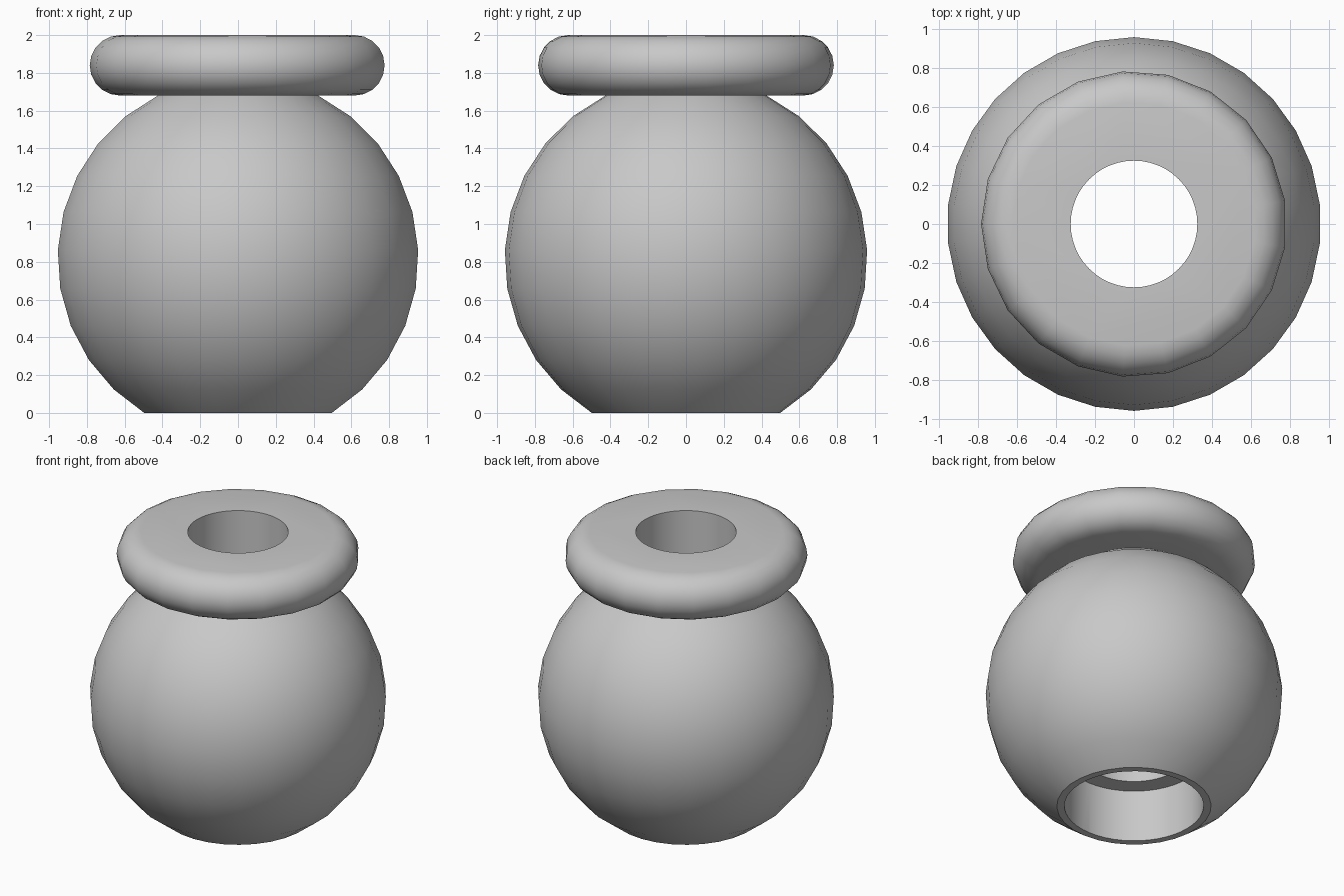
import bpy, bmesh, math

cube = bpy.data.objects.get("Cube")
if cube:
    bpy.data.objects.remove(cube, do_unlink=True)

grey = bpy.data.materials.new("plain grey")
grey.use_nodes = True
grey.diffuse_color = (0.58, 0.58, 0.58, 1)
grey.node_tree.nodes["Principled BSDF"].inputs["Base Color"].default_value = grey.diffuse_color


def lathe(name, profile, sides, start):
    """Closed solid of revolution from (radius, height) points, bottom to top."""
    bm = bmesh.new()
    rings = []
    for r, z in profile:
        angles = [start + math.tau * i / sides for i in range(sides)]
        rings.append([bm.verts.new((r * math.cos(a), r * math.sin(a), z)) for a in angles])
    for low, high in zip(rings, rings[1:]):
        for i in range(sides):
            j = (i + 1) % sides
            bm.faces.new((low[i], low[j], high[j], high[i]))
    bm.faces.new(rings[0][::-1])
    bm.faces.new(rings[-1])
    mesh = bpy.data.meshes.new(name)
    bm.to_mesh(mesh)
    bm.free()
    mesh.materials.append(grey)
    obj = bpy.data.objects.new(name, mesh)
    bpy.context.collection.objects.link(obj)
    return obj


def arc(radius, centre_r, centre_z, first, last, steps):
    angles = [first + (last - first) * i / steps for i in range(steps + 1)]
    return [(centre_r + radius * math.cos(a), centre_z + radius * math.sin(a)) for a in angles]


def combine(target, tool, operation):
    mod = target.modifiers.new(tool.name, 'BOOLEAN')
    mod.operation, mod.solver, mod.object = operation, 'EXACT', tool
    bpy.context.view_layer.objects.active = target
    bpy.ops.object.modifier_apply(modifier=mod.name)
    bpy.data.objects.remove(tool, do_unlink=True)


# Round body, cut flat at the base, with a short core that runs up into the collar
BALL, MID, COLLAR_Z = 0.96, 0.82, 1.68
ball = arc(BALL, 0, MID, -math.asin(MID / BALL), math.asin((COLLAR_Z - MID) / BALL), 10)
ball.append((ball[-1][0], 1.84))
body = lathe("round_body_with_collar", ball, 30, math.pi / 2)

# Thick collar with a half-round edge
edge = arc(0.16, 0.625, 1.84, -math.pi / 2, math.pi / 2, 10)
collar = lathe("collar", edge, 21, math.pi)
combine(body, collar, 'UNION')

# Narrow hole right through, and a wider socket in the base
hole = lathe("through_hole", [(0.325, -0.2), (0.325, 2.2)], 48, 0)
combine(body, hole, 'DIFFERENCE')
socket = lathe("base_socket", [(0.45, -0.2), (0.45, 0.37)], 48, 0)
combine(body, socket, 'DIFFERENCE')

bpy.ops.object.select_all(action='DESELECT')
body.select_set(True)
bpy.context.view_layer.objects.active = body
bpy.ops.object.shade_smooth_by_angle(angle=math.radians(30))
